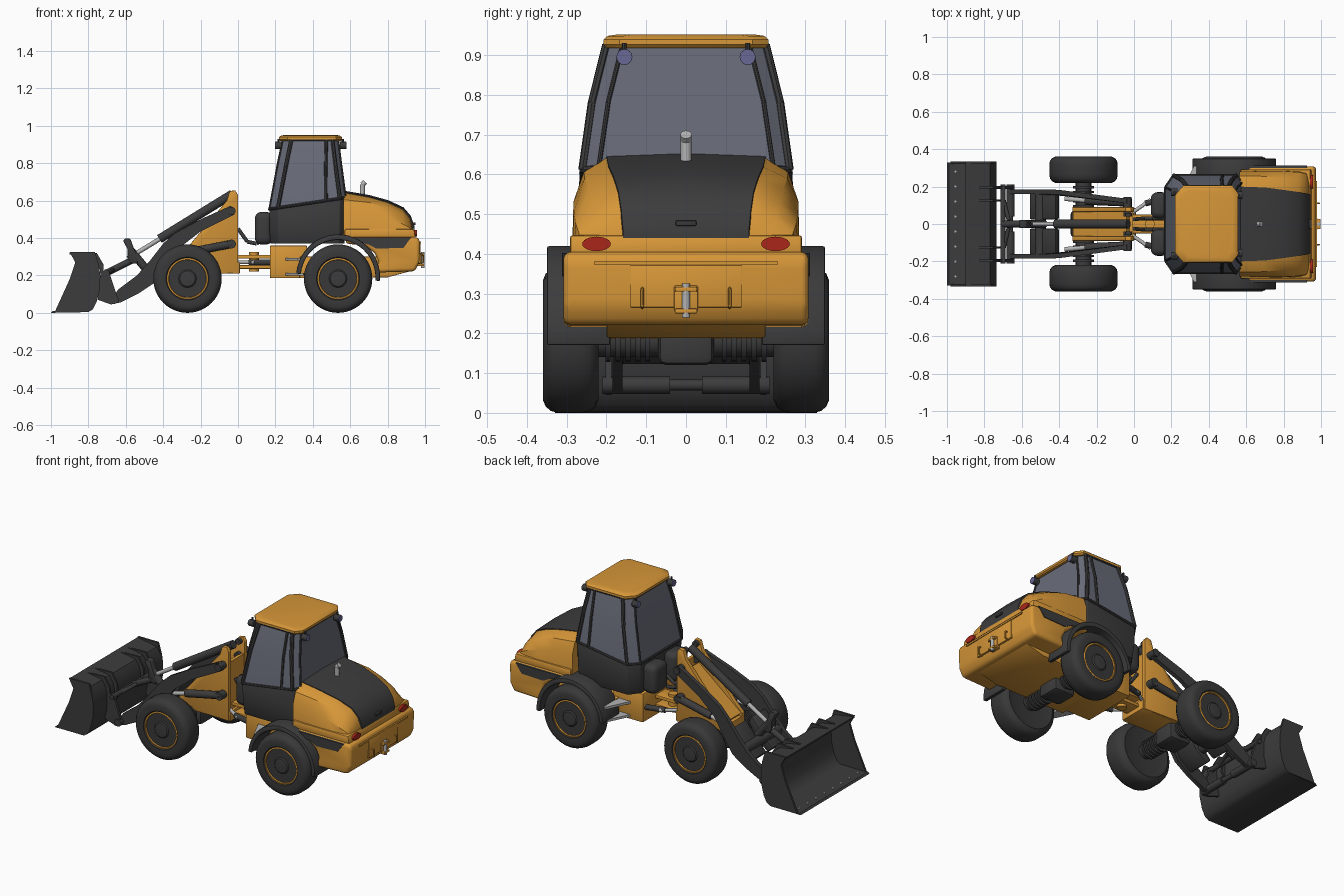
import bpy, bmesh
from math import sin, cos, pi, radians
from mathutils import Vector

if "Cube" in bpy.data.objects:
    bpy.data.objects.remove(bpy.data.objects["Cube"])


def material(name, col):
    m = bpy.data.materials.new(name)
    m.diffuse_color = (*col, 1)
    m.use_nodes = True
    m.node_tree.nodes["Principled BSDF"].inputs["Base Color"].default_value = m.diffuse_color
    return m


YELLOW = material("yellow_paint", (0.68, 0.31, 0.04))
DARK = material("dark_plastic", (0.045, 0.045, 0.045))
RUBBER = material("rubber", (0.04, 0.04, 0.04))
GLASS = material("tinted_glass", (0.14, 0.15, 0.19))
RED = material("red_lens", (0.4, 0.02, 0.01))
LENS = material("blue_lens", (0.14, 0.14, 0.3))
STEEL = material("steel", (0.45, 0.45, 0.45))


def finish(bm, name, mat, mirror=False, bevel=0, seg=2):
    bmesh.ops.recalc_face_normals(bm, faces=bm.faces)
    if bevel:
        edges = [e for e in bm.edges if e.is_manifold and e.calc_face_angle(0) > radians(25)]
        bmesh.ops.bevel(bm, geom=edges, offset=bevel, segments=seg, profile=0.5, affect='EDGES')
    me = bpy.data.meshes.new(name)
    bm.to_mesh(me)
    bm.free()
    ob = bpy.data.objects.new(name, me)
    bpy.context.collection.objects.link(ob)
    me.materials.append(mat)
    if mirror:
        ob.modifiers.new("mirror", 'MIRROR').use_axis = (False, True, False)
    return ob


def loft(name, rings, mat, caps=True, **kw):
    """Skin a list of closed point rings."""
    bm = bmesh.new()
    vs = [[bm.verts.new(p) for p in r] for r in rings]
    n = len(rings[0])
    for a, b in zip(vs, vs[1:]):
        for i in range(n):
            bm.faces.new((a[i], a[(i + 1) % n], b[(i + 1) % n], b[i]))
    if caps:
        bm.faces.new(vs[0])
        bm.faces.new(vs[-1])
    return finish(bm, name, mat, **kw)


def prism(name, pts, y0, y1, mat, **kw):
    """Extrude an x-z side profile across y."""
    return loft(name, [[(x, y, z) for x, z in pts] for y in (y0, y1)], mat, **kw)


def box(name, x0, x1, y0, y1, z0, z1, mat, **kw):
    return prism(name, [(x0, z0), (x1, z0), (x1, z1), (x0, z1)], y0, y1, mat, **kw)


def rod(name, pts, r, mat, n=16, **kw):
    """Round bar through a list of points."""
    bm = bmesh.new()
    for p, q in zip(pts, pts[1:]):
        p, q = Vector(p), Vector(q)
        rot = (q - p).to_track_quat('Z', 'Y')
        ends = [[bm.verts.new(c + rot @ Vector((r * cos(2 * pi * i / n), r * sin(2 * pi * i / n), 0)))
                 for i in range(n)] for c in (p, q)]
        for i in range(n):
            j = (i + 1) % n
            bm.faces.new((ends[0][i], ends[0][j], ends[1][j], ends[1][i]))
        bm.faces.new(ends[0])
        bm.faces.new(ends[1])
    return finish(bm, name, mat, **kw)


def lathe(name, cx, cz, prof, mat, n=48):
    """Revolve (radius, y) pairs about a wheel axis, mirrored to the other side."""
    rings = [[(cx + r * cos(2 * pi * i / n), y, cz + r * sin(2 * pi * i / n)) for i in range(n)]
             for r, y in prof]
    return loft(name, rings, mat, mirror=True)


# Wheels and axles
WZ = 0.183
for tag, wx in (("front", -0.27), ("rear", 0.535)):
    lathe(tag + "_tire", wx, WZ, [(.1, .23), (.15, .22), (.168, .228), (.179, .243), (.183, .265), (.183, .32),
                                  (.178, .34), (.167, .353), (.15, .36), (.115, .357), (.106, .347)], RUBBER)
    lathe(tag + "_rim", wx, WZ, [(.107, .24), (.11, .353), (.102, .355), (.096, .33), (.088, .325), (.06, .33),
                                 (.057, .337)], YELLOW)
    lathe(tag + "_hub", wx, WZ, [(.05, .32), (.05, .346), (.042, .353), (.02, .355)], DARK, 12)
    for k in range(8):
        a = 2 * pi * k / 8
        bx, bz = wx + .075 * cos(a), WZ + .075 * sin(a)
        rod(tag + "_wheel_bolt", [(bx, .32, bz), (bx, .335, bz)], .009, DARK, 8, mirror=True)
    rod(tag + "_axle", [(wx, -.25, WZ), (wx, .25, WZ)], .042, DARK)
    box(tag + "_differential", wx - .07, wx + .07, -.07, .07, .12, .23, DARK, bevel=.02)
    for k in range(5):
        y = .09 + .025 * k
        rod(tag + "_axle_rib", [(wx, y, WZ), (wx, y + .012, WZ)], .055, DARK, mirror=True)

# Rear fenders
arc = [radians(a) for a in range(-5, 176, 9)]
fx, fz = .535, .19
prism("rear_fender", [(fx + .225 * cos(a), fz + .23 * sin(a)) for a in arc] +
      [(fx + .2 * cos(a), fz + .2 * sin(a)) for a in reversed(arc)], .19, .35, DARK, mirror=True, bevel=.006)

# Bucket shell with side plates, ribs and edge bolts
back = [(-.80, .004), (-.775, .02), (-.755, .06), (-.738, .13), (-.736, .2), (-.745, .26), (-.77, .30), (-.9, .322)]
inner = [(x - .012, z + .006) for x, z in back[:-2]] + [(-.78, .29), (-.9, .312)]
prism("bucket_shell", [(-1, 0)] + back + inner[::-1] + [(-.99, .009)], -.33, .33, DARK)
prism("bucket_side", [(-.98, .004)] + back[:6] + [(-.765, .325), (-.9, .325), (-.87, .27), (-.90, .18)],
      .322, .335, DARK, mirror=True)
for y in (.12, .19):
    prism("bucket_rib", [(-.87, .317), (-.77, .30), (-.737, .23), (-.735, .15), (-.715, .18), (-.72, .26),
                         (-.755, .32)], y, y + .012, DARK, mirror=True)
for k in range(8):
    y = -.28 + .08 * k
    rod("cutting_edge_bolt", [(-.955, y, .006), (-.955, y, .012)], .006, STEEL, 8)

# Quick hitch between bucket and arms
prism("hitch_plate", [(-.74, .19), (-.71, .235), (-.69, .22), (-.64, .07), (-.65, .05), (-.68, .045), (-.75, .07)],
      .187, .203, DARK, mirror=True)
for x, z in ((-.66, .07), (-.70, .215)):
    rod("hitch_crossbar", [(x, -.21, z), (x, .21, z)], .014, DARK)
rod("hitch_strut", [(-.70, .14, .21), (-.67, .02, .23)], .011, DARK, mirror=True)
rod("tilt_link", [(-.70, 0, .215), (-.57, 0, .28)], .018, DARK)
prism("tilt_crank", [(-.615, .385), (-.60, .40), (-.575, .395), (-.555, .34), (-.53, .29), (-.54, .262),
                     (-.575, .265), (-.59, .30), (-.59, .34)], -.022, .022, DARK, bevel=.006)

# Lift arms, bending inwards to the tower
arm = prism("lift_arm", [(-.68, .07), (-.64, .125), (-.54, .20), (-.47, .28), (-.40, .37), (-.34, .425), (-.2, .50),
                         (-.04, .572), (-.015, .555), (-.02, .525), (-.2, .435), (-.31, .35), (-.38, .25),
                         (-.44, .165), (-.53, .105), (-.63, .055), (-.665, .05)], .16, .185, DARK, mirror=True)
for v in arm.data.vertices:
    v.co.y -= .13 * max(0, v.co.x + .42)
prism("arm_cross_plate", [(-.56, .15), (-.47, .25), (-.42, .31), (-.40, .27), (-.45, .18), (-.53, .12)],
      .025, .165, DARK, mirror=True, bevel=.008)
rod("arm_cross_tube", [(-.50, -.17, .2), (-.50, .17, .2)], .03, DARK)
rod("crank_bracket", [(-.48, 0, .22), (-.57, 0, .33)], .022, DARK)
for nm, x, z, y, r in (("arm_pin", -.035, .545, .145, .022), ("lift_pin", -.035, .368, .135, .024),
                       ("tilt_pin", -.03, .635, .06, .018), ("arm_tip_pin", -.66, .07, .21, .022)):
    rod(nm, [(x, .04, z), (x, y, z)], r, DARK, mirror=True)

# Hydraulic cylinders
rod("tilt_cylinder", [(-.03, 0, .635), (-.42, 0, .395)], .024, DARK)
rod("tilt_piston", [(-.41, 0, .40), (-.59, 0, .29)], .012, STEEL)
rod("lift_cylinder", [(-.035, .115, .368), (-.26, .125, .325)], .022, DARK, mirror=True)
rod("lift_piston", [(-.25, .125, .327), (-.37, .135, .30)], .012, STEEL, mirror=True)
rod("steering_piston", [(-.01, .06, .27), (.09, .13, .27)], .01, STEEL, mirror=True)
rod("steering_cylinder", [(.06, .11, .27), (.18, .14, .27)], .016, DARK, mirror=True)

# Front frame and tower
prism("tower_plate", [(0, .21), (0, .63), (-.015, .655), (-.045, .65), (-.06, .60), (-.27, .35), (-.33, .29),
                      (-.33, .22)], .065, .09, YELLOW, mirror=True, bevel=.003)
prism("tower_slope", [(-.04, .52), (-.02, .49), (-.28, .24), (-.325, .29), (-.25, .35)], -.07, .07, YELLOW)
box("tower_back", -.025, -.005, -.07, .07, .22, .56, YELLOW)
box("front_frame", -.33, .01, -.085, .085, .21, .27, YELLOW, bevel=.004)

# Articulation joint
for z in (.235, .29):
    prism("joint_plate", [(-.01, z), (.18, z), (.18, z + .02), (-.01, z + .02)], -.05, .05, YELLOW, bevel=.004)
rod("joint_pin", [(.085, 0, .22), (.085, 0, .325)], .026, YELLOW)
rod("hose", [(0, .025, .45), (.05, .03, .38), (.1, .03, .37), (.17, .03, .42)], .01, DARK, mirror=True)

# Rear chassis and steps
box("mid_chassis", .17, .37, -.17, .17, .185, .36, YELLOW, bevel=.008)
prism("belly_pan", [(.33, .185), (.80, .19), (.93, .225), (.93, .3), (.33, .3)], -.2, .2, YELLOW, bevel=.004)
for z, y in ((.28, .31), (.2, .30)):
    loft("step", [[(.25, .16, h), (.36, .16, h), (.35, y, h), (.32, y, h)] for h in (z, z + .014)],
         STEEL, mirror=True)

# Cab: lower panel, glazing, pillars and roof


def cab_ring(x0, x1, w, z, tilt=0):
    half = [(x0, w * .75), (x0 + .045, w), (x1 - .03, w), (x1, w - .04)]
    pts = half + [(x, -y) for x, y in reversed(half)]
    return [(x, y, z + tilt * (x - .37)) for x, y in pts]


belt = cab_ring(.168, .575, .26, .585, .15)
levels = [belt, cab_ring(.21, .553, .236, .78), cab_ring(.24, .535, .2, .925)]
loft("cab_lower", [cab_ring(.172, .57, .245, .37), cab_ring(.168, .573, .258, .46), belt], DARK, bevel=.005)
loft("cab_glass", levels, GLASS)
for nm, i in (("front_corner_trim", 0), ("front_pillar", 1), ("rear_pillar", 2), ("rear_corner_trim", 3)):
    rod(nm, [r[i] for r in levels], .006 if i in (0, 3) else .011, DARK, 8, mirror=True)
rod("door_pillar", [Vector(r[1]).lerp(Vector(r[2]), t) for r, t in zip(levels, (.78, .8, .85))], .009, DARK, 8,
    mirror=True)
for k, r in enumerate((levels[0], levels[2])):
    rod(("belt_trim", "header_trim")[k], r + r[:1], .008, DARK, 8)
loft("cab_roof", [[(x, y, z) for x, y, _ in cab_ring(.22 + d, .555 - d, .207 - d, 0)]
                  for z, d in ((.918, .006), (.926, 0), (.939, 0), (.948, .01), (.951, .03))], YELLOW)
for tag, x, y, d in (("front", .212, .17, -1), ("rear", .565, .155, 1)):
    rod(tag + "_work_light", [(x - d * .02, y, .895), (x + d * .012, y, .895)], .02, DARK, mirror=True)
    rod(tag + "_work_lens", [(x + d * .012, y, .895), (x + d * .015, y, .895)], .019, LENS, mirror=True)
    rod(tag + "_light_bracket", [(x - d * .005, y, .895), (x - d * .005, y, .93)], .006, DARK, 8, mirror=True)
box("front_tank", .09, .185, .03, .17, .365, .54, DARK, mirror=True, bevel=.035, seg=4)

# Engine hood with dark top panel; each row is x then half-section (y, z) points
rows = [(.565, (.28, .39), (.28, .54), (.257, .605), (.2, .642), (0, .647)),
        (.70, (.285, .39), (.283, .53), (.255, .59), (.195, .618), (0, .624)),
        (.80, (.287, .39), (.282, .505), (.245, .562), (.182, .59), (0, .596)),
        (.88, (.287, .39), (.277, .475), (.235, .528), (.17, .553), (0, .558)),
        (.918, (.285, .39), (.27, .455), (.225, .492), (.163, .508), (0, .512)),
        (.935, (.28, .39), (.262, .43), (.215, .447), (.158, .455), (0, .458))]
loft("engine_hood", [[(x, y, z) for y, z in h] + [(x, -y, z) for y, z in h[-2::-1]] for x, *h in rows], YELLOW)
panel = []
for k, (x, *h) in enumerate(rows):
    (y, z), zc = h[3], h[4][1]
    x += .008 * k / 5
    panel.append([(x, y, z - .02), (x, y, z + .004), (x, 0, zc + .006), (x, -y, z + .004), (x, -y, z - .02)])
loft("hood_panel", panel, DARK)
box("hood_latch", .93, .949, -.026, .026, .47, .484, RUBBER, bevel=.003)
rod("exhaust", [(.665, 0, .61), (.665, 0, .685), (.68, 0, .70)], .014, STEEL)

# Counterweight body, side stripe, rear trim
prism("hood_band", [(.57, .40), (.95, .40), (.942, .447), (.57, .447)], -.292, .292, YELLOW, bevel=.008)
prism("counterweight", [(.575, .405), (.962, .405), (.974, .38), (.97, .27), (.945, .222), (.73, .215), (.755, .27),
                        (.73, .32), (.68, .36), (.575, .37)], -.308, .308, YELLOW, bevel=.018, seg=3)
prism("side_vent_stripe", [(.58, .402), (.925, .402), (.885, .348), (.74, .343), (.70, .365), (.58, .39)],
      .295, .312, DARK, mirror=True)
box("rear_panel", .955, .977, -.14, .14, .265, .372, YELLOW, bevel=.003)
box("rear_trim_bar", .955, .979, -.23, .23, .372, .382, YELLOW)
loft("tail_light", [[(x, .225 + .036 * cos(a * pi / 12), .425 + .018 * sin(a * pi / 12)) for a in range(24)]
                    for x in (.93, .957)], RED, mirror=True)

# Rear tow hitch and handles
for z in (.25, .305):
    box("tow_jaw", .96, .998, -.028, .028, z, z + .012, YELLOW, bevel=.003)
box("tow_plate", .96, .982, -.03, .03, .255, .32, YELLOW, bevel=.003)
rod("tow_pin", [(.988, 0, .24), (.988, 0, .325)], .01, STEEL)
rod("tie_down_loop", [(.965, .11, .265), (.99, .11, .27), (.99, .11, .31), (.965, .11, .315)], .004, YELLOW, 8,
    mirror=True)

# Smooth shading with sharp creases kept
for ob in bpy.context.collection.objects:
    ob.select_set(True)
    bpy.context.view_layer.objects.active = ob
bpy.ops.object.shade_smooth_by_angle(angle=radians(32))
